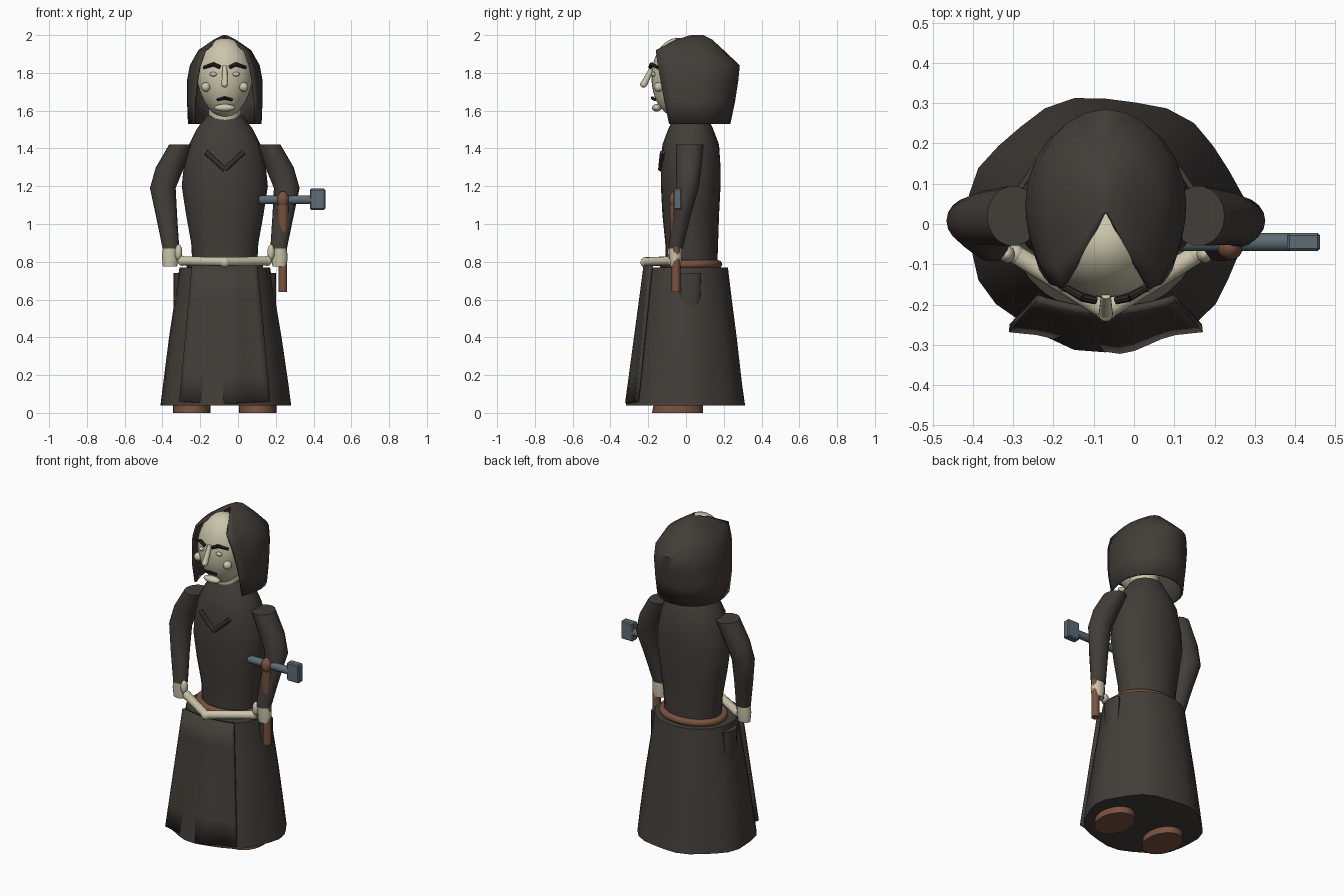
import bpy, bmesh, math
from mathutils import Vector

if "Cube" in bpy.data.objects:
    bpy.data.objects.remove(bpy.data.objects["Cube"])

CX = -0.07  # body centre line


def material(name, rgb):
    m = bpy.data.materials.new(name)
    m.diffuse_color = (*rgb, 1)
    m.use_nodes = True
    m.node_tree.nodes["Principled BSDF"].inputs["Base Color"].default_value = m.diffuse_color
    return m


ROBE = material("dark_cloth", (0.055, 0.047, 0.04))
SKIN = material("pale_skin", (0.60, 0.56, 0.41))
LEATHER = material("brown_leather", (0.19, 0.085, 0.05))
STEEL = material("grey_steel", (0.11, 0.15, 0.175))
HAIR = material("dark_hair", (0.025, 0.021, 0.018))


def finish(name, bm, mat, angle=40):
    bmesh.ops.recalc_face_normals(bm, faces=bm.faces)
    me = bpy.data.meshes.new(name)
    bm.to_mesh(me)
    bm.free()
    me.materials.append(mat)
    ob = bpy.data.objects.new(name, me)
    bpy.context.collection.objects.link(ob)
    bpy.ops.object.select_all(action='DESELECT')
    bpy.context.view_layer.objects.active = ob
    ob.select_set(True)
    bpy.ops.object.shade_smooth_by_angle(angle=math.radians(angle))
    return ob


def skin_rows(bm, rows, closed):
    """Bridge rows of points with quads."""
    vs = [[bm.verts.new(p) for p in r] for r in rows]
    n = len(rows[0])
    for a, b in zip(vs, vs[1:]):
        for i in range(n if closed else n - 1):
            j = (i + 1) % n
            bm.faces.new((a[i], a[j], b[j], b[i]))
    return vs


def loft(name, rings, mat, n=20, ripple=lambda t, z: 1.0):
    """Capped stack of ellipses: (x, y, z, rx, ry)."""
    bm = bmesh.new()
    rows = []
    for x, y, z, rx, ry in rings:
        row = []
        for k in range(n):
            t = 2 * math.pi * k / n
            r = ripple(t, z)
            row.append((x + rx * r * math.cos(t), y + ry * r * math.sin(t), z))
        rows.append(row)
    vs = skin_rows(bm, rows, True)
    bm.faces.new(vs[0])
    bm.faces.new(vs[-1])
    return finish(name, bm, mat)


def ball(name, loc, size, mat, seg=20):
    bm = bmesh.new()
    bmesh.ops.create_uvsphere(bm, u_segments=seg, v_segments=seg // 2 + 2, radius=1)
    for v in bm.verts:
        v.co = Vector(loc) + v.co * Vector(size)
    return finish(name, bm, mat, 60)


def box(name, lo, hi, mat):
    bm = bmesh.new()
    bmesh.ops.create_cube(bm, size=1)
    lo, hi = Vector(lo), Vector(hi)
    for v in bm.verts:
        v.co = (lo + hi) / 2 + v.co * (hi - lo)
    bmesh.ops.bevel(bm, geom=bm.edges[:], offset=0.006, segments=1, affect='EDGES')
    return finish(name, bm, mat, 30)


def rod(name, a, b, r1, r2, mat, n=14):
    bm = bmesh.new()
    a, b = Vector(a), Vector(b)
    d = b - a
    bmesh.ops.create_cone(bm, cap_ends=True, segments=n, radius1=r1, radius2=r2, depth=d.length)
    q = d.to_track_quat('Z', 'Y')
    for v in bm.verts:
        v.co = (a + b) / 2 + q @ v.co
    return finish(name, bm, mat)


# Skirt with folds that deepen toward the hem
def folds(t, z):
    return 1 + 0.022 * math.sin(7 * t + 1) * max(0, 0.77 - z) / 0.73


loft("skirt", [(CX, 0.0, 0.04, 0.345, 0.315), (CX, 0.0, 0.15, 0.332, 0.30),
               (CX, 0.0, 0.4, 0.298, 0.27), (CX, 0.0, 0.6, 0.266, 0.243),
               (CX, 0.0, 0.77, 0.24, 0.222)], ROBE, 28, folds)

# Torso
loft("torso", [(CX, 0.03, 0.76, 0.17, 0.135), (CX, 0.03, 0.9, 0.178, 0.14),
               (CX, 0.025, 1.05, 0.205, 0.15), (CX, 0.025, 1.2, 0.228, 0.158),
               (CX, 0.025, 1.3, 0.218, 0.158), (CX, 0.025, 1.42, 0.19, 0.15),
               (CX, 0.025, 1.5, 0.15, 0.12), (CX, 0.025, 1.575, 0.095, 0.085)], ROBE, 24)

# Front apron: rippled hanging cloth
bm = bmesh.new()
rows = []
for k in range(6):
    f = k / 5
    half = 0.172 + 0.068 * f
    row = []
    for i in range(15):
        u = -1 + i / 7
        y = -0.215 - 0.07 * f + 0.03 * u * u
        y -= f * (0.03 * math.exp(-(u - 0.1) ** 2 * 12) - 0.004 * math.cos(u * 9))
        row.append((CX + u * half, y, 0.78 - 0.73 * f + 0.012 * u * u * f))
    rows.append(row)
skin_rows(bm, rows, False)
apron = finish("front_apron", bm, ROBE)
sol = apron.modifiers.new("thickness", 'SOLIDIFY')
sol.thickness = 0.02
sol.offset = 0

# Hood: open-fronted shell, one row per height
# z, edge x, edge y, half width, side y, back y
HOOD = [(1.53, 0.165, -0.09, 0.195, 0.05, 0.235), (1.65, 0.165, -0.115, 0.2, 0.05, 0.26),
        (1.76, 0.152, -0.135, 0.2, 0.05, 0.277), (1.84, 0.138, -0.15, 0.185, 0.05, 0.285),
        (1.92, 0.11, -0.16, 0.14, 0.04, 0.2), (1.975, 0.048, -0.055, 0.06, 0.04, 0.14),
        (2.0, 0.004, 0.025, 0.01, 0.05, 0.09)]
bm = bmesh.new()
rows = []
for z, ex, ey, hw, sy, by in HOOD:
    side = []
    for k in range(4):
        s = k / 4
        side.append((ex + (hw - ex) * math.sin(s * math.pi / 2), ey + (sy - ey) * s))
    for k in range(7):
        t = k / 6 * math.pi / 2
        side.append((hw * math.cos(t), sy + (by - sy) * math.sin(t)))
    rows.append([(CX + x, y, z) for x, y in side] + [(CX - x, y, z) for x, y in side[-2::-1]])
vs = skin_rows(bm, rows, False)
bm.faces.new(vs[-1])
hood = finish("hood", bm, ROBE, 50)
sol = hood.modifiers.new("thickness", 'SOLIDIFY')
sol.thickness = 0.012
sol.offset = -1

# Head, tapered to the chin, and neck
head = ball("head", (0, 0, 0), (0.148, 0.138, 0.21), SKIN, 32)
for v in head.data.vertices:
    taper = 1 - 0.12 * max(0, -v.co.z / 0.21)
    v.co = Vector((CX + v.co.x * taper, v.co.y - 0.045, v.co.z + 1.775))
loft("neck", [(CX, 0.01, 1.54, 0.085, 0.08), (CX, 0.0, 1.66, 0.085, 0.08)], SKIN)

# Face
rod("nose", (CX, -0.175, 1.835), (CX, -0.225, 1.735), 0.012, 0.018, SKIN)
ball("nose_tip", (CX, -0.225, 1.74), (0.018, 0.018, 0.018), SKIN, 12)
ball("lower_lip", (CX, -0.155, 1.615), (0.055, 0.025, 0.02), SKIN)
for s, side in ((-1, "left"), (1, "right")):
    ball(side + "_eye", (CX + s * 0.06, -0.172, 1.793), (0.02, 0.012, 0.012), SKIN, 12)
    ball(side + "_cheek", (CX + s * 0.1, -0.145, 1.725), (0.025, 0.025, 0.025), SKIN, 14)
    rod(side + "_brow_inner", (CX + s * 0.025, -0.19, 1.83), (CX + s * 0.06, -0.182, 1.846),
        0.01, 0.011, HAIR, 8)
    rod(side + "_brow_outer", (CX + s * 0.058, -0.182, 1.846), (CX + s * 0.112, -0.152, 1.828),
        0.011, 0.008, HAIR, 8)
    rod(side + "_moustache", (CX, -0.178, 1.667), (CX + s * 0.04, -0.163, 1.657),
        0.009, 0.007, HAIR, 8)
    # Chest collar, half of the V
    rod(side + "_collar", (CX, -0.135, 1.288), (CX + s * 0.1, -0.125, 1.38), 0.013, 0.013, ROBE, 8)

    # Arm and hand
    loft(side + "_arm", [(CX + s * 0.285, -0.055, 0.87, 0.044, 0.038),
                         (CX + s * 0.308, -0.025, 1.04, 0.056, 0.05),
                         (CX + s * 0.328, 0.008, 1.19, 0.068, 0.06),
                         (CX + s * 0.29, 0.015, 1.3, 0.075, 0.068),
                         (CX + s * 0.23, 0.02, 1.42, 0.065, 0.075)], ROBE, 18)
    loft(side + "_hand", [(CX + s * 0.29, -0.055, 0.775, 0.038, 0.028),
                          (CX + s * 0.29, -0.055, 0.83, 0.043, 0.034),
                          (CX + s * 0.287, -0.055, 0.89, 0.038, 0.033)], SKIN, 14)
    ball(side + "_thumb", (CX + s * 0.245, -0.075, 0.85), (0.02, 0.022, 0.042), SKIN, 14)

    # Front rope, hip pouch and shoe
    rod(side + "_rope", (CX + s * 0.225, -0.075, 0.805), (CX, -0.215, 0.8), 0.024, 0.024, SKIN)
    ball(side + "_rope_end", (CX + s * 0.225, -0.075, 0.805), (0.025, 0.025, 0.027), SKIN, 14)
    loft(side + "_pouch", [(CX + s * 0.25, 0.02, 0.55, 0.02, 0.045),
                           (CX + s * 0.25, 0.02, 0.6, 0.022, 0.055),
                           (CX + s * 0.245, 0.02, 0.74, 0.027, 0.06)], ROBE, 12)
    loft(side + "_shoe", [(CX + s * 0.175, -0.045, 0, 0.1, 0.135),
                          (CX + s * 0.175, -0.04, 0.05, 0.098, 0.13)], LEATHER, 24)
ball("rope_knot", (CX, -0.215, 0.797), (0.028, 0.026, 0.028), SKIN, 14)

# Leather belt ring around the waist
bm = bmesh.new()
rows = []
for i in range(33):
    t = 2 * math.pi * i / 32
    rows.append([(CX + (0.185 + 0.022 * math.cos(a)) * math.cos(t),
                  0.025 + (0.145 + 0.022 * math.cos(a)) * math.sin(t),
                  0.787 + 0.022 * math.sin(a)) for a in [2 * math.pi * j / 8 for j in range(8)]])
skin_rows(bm, rows, True)
bmesh.ops.remove_doubles(bm, verts=bm.verts[:], dist=1e-4)
finish("belt", bm, LEATHER, 60)

# Hammer held in the right hand
rod("hammer_grip", (0.238, -0.053, 0.64), (0.238, -0.053, 1.0), 0.023, 0.023, LEATHER)
rod("hammer_neck", (0.238, -0.055, 0.92), (0.238, -0.055, 1.1), 0.025, 0.033, LEATHER)
ball("hammer_knob", (0.238, -0.058, 1.128), (0.032, 0.032, 0.045), LEATHER, 16)
rod("hammer_bar", (0.11, -0.045, 1.128), (0.39, -0.045, 1.128), 0.023, 0.023, STEEL)
box("hammer_head", (0.38, -0.067, 1.075), (0.462, -0.022, 1.187), STEEL)
